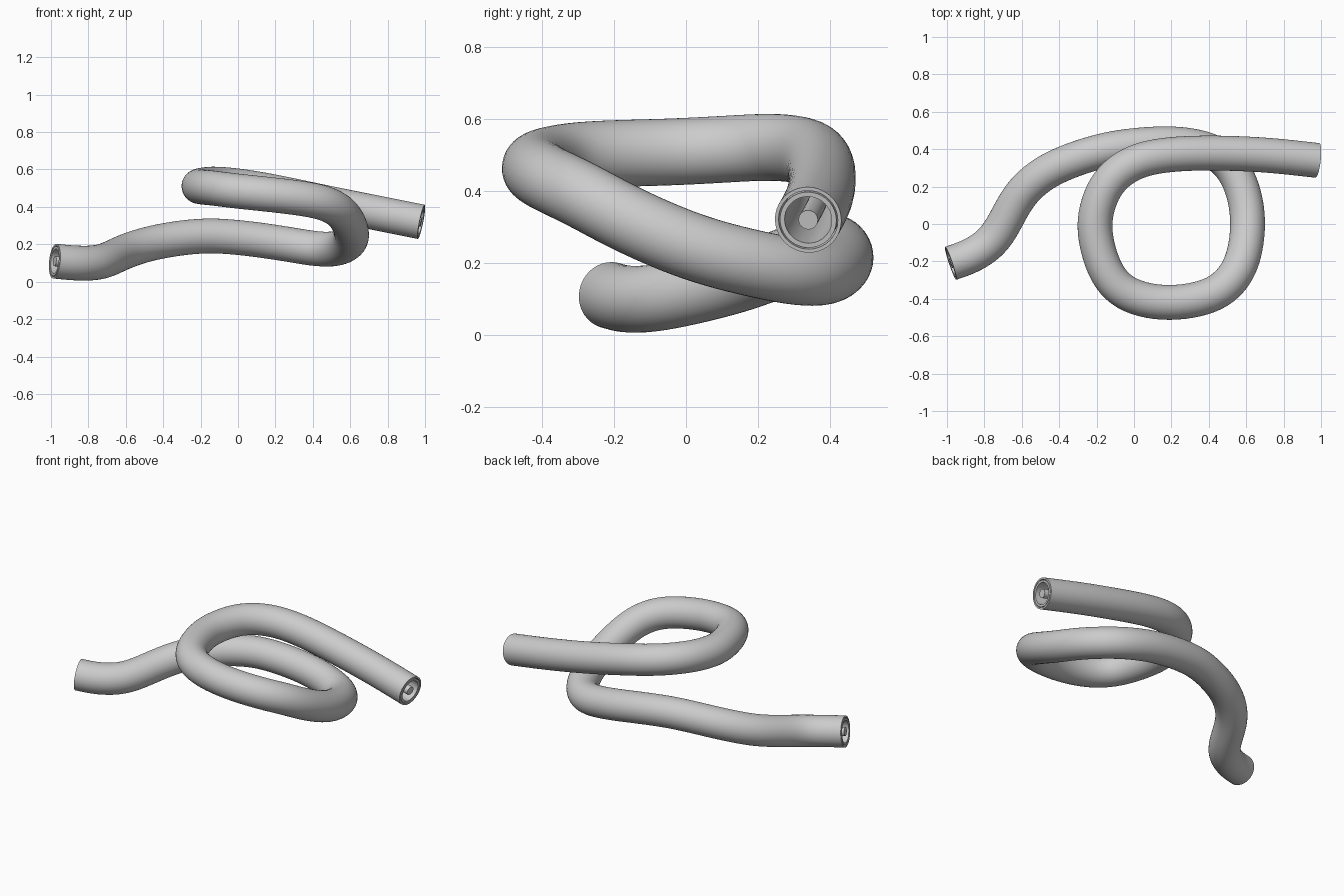
import bpy, bmesh, math
from mathutils import Vector

if "Cube" in bpy.data.objects:
    bpy.data.objects.remove(bpy.data.objects["Cube"])

# Centre line of the looped cable
POINTS = [Vector(p) for p in [
    (-0.98, -0.21, 0.11), (-0.86, -0.165, 0.099), (-0.74, -0.075, 0.103),
    (-0.65, 0.09, 0.14), (-0.57, 0.2, 0.174), (-0.43, 0.302, 0.214),
    (-0.2, 0.385, 0.246), (0.0, 0.42, 0.237), (0.22, 0.43, 0.208),
    (0.4, 0.397, 0.178), (0.51, 0.32, 0.174), (0.58, 0.19, 0.198),
    (0.61, 0.02, 0.243), (0.59, -0.16, 0.32), (0.53, -0.29, 0.39),
    (0.41, -0.385, 0.435), (0.19, -0.424, 0.464), (-0.02, -0.385, 0.486),
    (-0.145, -0.27, 0.502), (-0.21, -0.06, 0.508), (-0.195, 0.1, 0.516),
    (-0.125, 0.24, 0.523), (0.01, 0.335, 0.511), (0.2, 0.373, 0.479),
    (0.45, 0.38, 0.426), (0.72, 0.368, 0.372), (0.98, 0.34, 0.32)]]
STEPS, SIDES = 6, 40


def smooth_path(pts):
    ext = [2 * pts[0] - pts[1]] + pts + [2 * pts[-1] - pts[-2]]
    out = []
    for a, b, c, d in zip(ext, ext[1:], ext[2:], ext[3:]):
        for i in range(STEPS):
            t = i / STEPS
            out.append(0.5 * (2 * b + (c - a) * t + (2 * a - 5 * b + 4 * c - d) * t * t
                              + (3 * b - a - 3 * c + d) * t ** 3))
    out.append(pts[-1].copy())
    for _ in range(8):
        out = [out[0]] + [(a + 2 * b + c) / 4 for a, b, c in zip(out, out[1:], out[2:])] + [out[-1]]
    return out


def frames(path):
    res, side = [], Vector((0, 0, 1))
    for i, p in enumerate(path):
        t = (path[min(i + 1, len(path) - 1)] - path[max(i - 1, 0)]).normalized()
        side = (side - t * side.dot(t)).normalized()
        res.append((p, side, t.cross(side)))
    return res


FRAMES = frames(smooth_path(POINTS))


def skin(bm, radius, flip=False):
    rings = []
    for p, u, v in FRAMES:
        rings.append([bm.verts.new(p + radius * (u * math.cos(a) + v * math.sin(a)))
                      for a in (2 * math.pi * k / SIDES for k in range(SIDES))])
    for r, s in zip(rings, rings[1:]):
        for k in range(SIDES):
            n = (k + 1) % SIDES
            bm.faces.new((r[k], r[n], s[n], s[k]))
    return rings


def cable_layer(name, outer, inner=0):
    bm = bmesh.new()
    rings = skin(bm, outer)
    if inner:
        core = skin(bm, inner)
        for e in (0, -1):
            for k in range(SIDES):
                n = (k + 1) % SIDES
                bm.faces.new((rings[e][k], rings[e][n], core[e][n], core[e][k]))
    else:
        for e in (0, -1):
            bm.faces.new(rings[e])
    bmesh.ops.recalc_face_normals(bm, faces=bm.faces)
    mesh = bpy.data.meshes.new(name)
    bm.to_mesh(mesh)
    bm.free()
    obj = bpy.data.objects.new(name, mesh)
    bpy.context.collection.objects.link(obj)
    bpy.context.view_layer.objects.active = obj
    bpy.ops.object.select_all(action='DESELECT')
    obj.select_set(True)
    bpy.ops.object.shade_smooth_by_angle(angle=math.radians(40))


# Concentric layers, open at both ends
cable_layer("outer_jacket", 0.093, 0.083)
cable_layer("inner_sleeve", 0.079, 0.066)
cable_layer("core_wire", 0.027)
